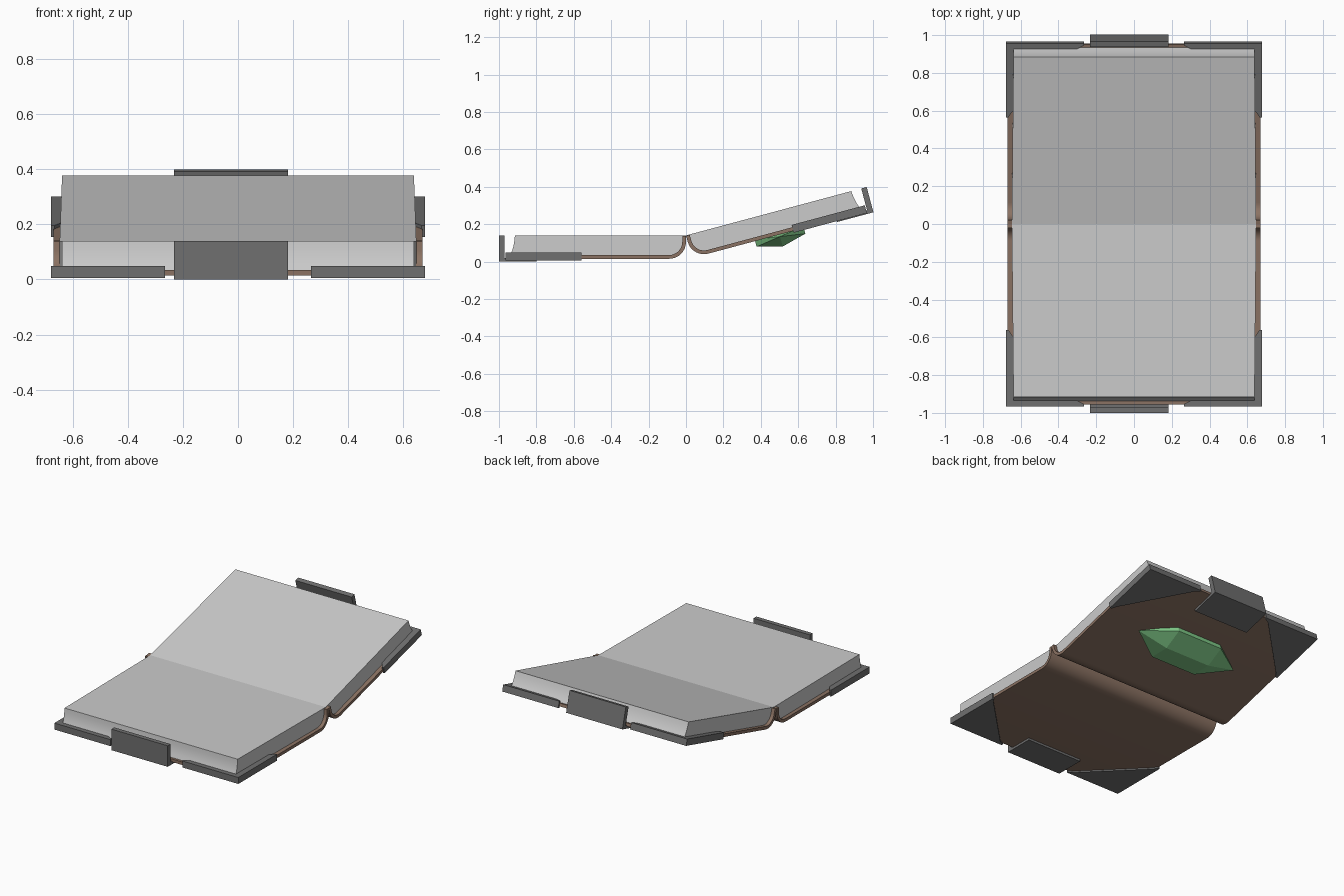
import bpy, bmesh, math
from mathutils import Matrix, Vector

if "Cube" in bpy.data.objects:
    bpy.data.objects.remove(bpy.data.objects["Cube"])

H = 0.14  # hinge height


def material(name, rgb):
    m = bpy.data.materials.new(name)
    m.diffuse_color = (*rgb, 1)
    m.use_nodes = True
    m.node_tree.nodes["Principled BSDF"].inputs["Base Color"].default_value = m.diffuse_color
    return m


BROWN = material("leather", (0.26, 0.17, 0.125))
METAL = material("dark_metal", (0.16, 0.16, 0.16))
GREEN = material("green_crystal", (0.22, 0.6, 0.25))

# Back half: tilted up 15 degrees about the hinge, mirrored front half
TILT = (Matrix.Translation((0, 0, H)) @ Matrix.Rotation(math.radians(15), 4, 'X')
        @ Matrix.Translation((0, 0, -H)))
HALVES = {"front": Matrix.Identity(4), "back": TILT @ Matrix.Diagonal((1, -1, 1, 1))}


def finish(name, bm, matrix, mat=None, smooth=False):
    bm.transform(matrix)
    bmesh.ops.recalc_face_normals(bm, faces=bm.faces)
    me = bpy.data.meshes.new(name)
    bm.to_mesh(me)
    bm.free()
    ob = bpy.data.objects.new(name, me)
    bpy.context.collection.objects.link(ob)
    if mat:
        me.materials.append(mat)
    if smooth:
        bpy.ops.object.select_all(action='DESELECT')
        ob.select_set(True)
        bpy.context.view_layer.objects.active = ob
        bpy.ops.object.shade_smooth_by_angle(angle=math.radians(35))
    return ob


def prism(points, offset):
    """Closed outline of 3D points, extruded by offset."""
    bm = bmesh.new()
    face = bm.faces.new([bm.verts.new(p) for p in points])
    ext = bmesh.ops.extrude_face_region(bm, geom=[face])
    verts = [v for v in ext["geom"] if isinstance(v, bmesh.types.BMVert)]
    bmesh.ops.translate(bm, verts=verts, vec=Vector(offset))
    return bm


def side_profile(pts, x0, x1):
    return prism([(x0, y, z) for y, z in pts], (x1 - x0, 0, 0))


def arc(r, n=8):
    """Quarter curve from the flat cover up to the spine."""
    return [(-0.09 + r * math.sin(a), 0.105 - r * math.cos(a))
            for a in (i * math.pi / 2 / n for i in range(n + 1))]


for half, M in HALVES.items():
    # Leather cover curling up into the hinge
    outer, inner = arc(0.09), arc(0.07)
    cover = ([(-0.955, 0.015)] + outer + [(0, 0.137), (-0.02, 0.137)]
             + inner[::-1] + [(-0.955, 0.035)])
    finish(half + "_cover", side_profile(cover, -0.67, 0.67), M, BROWN, True)

    # Page block with hollowed fore edge
    pages = ([(-0.915, H), (-0.917, 0.115), (-0.922, 0.085), (-0.929, 0.06), (-0.938, 0.035)]
             + inner + [(-0.02, 0.137), (0, 0.137), (0, H)])
    bm = side_profile(pages, -0.647, 0.647)
    for v in bm.verts:
        v.co.x *= 1 + 0.015 * v.co.y  # slight taper to the fore edge
    finish(half + "_pages", bm, M, None, True)

    # Metal corner caps
    for side, s in (("left", -1), ("right", 1)):
        cap = [(0.678, -0.965), (0.265, -0.965), (0.265, -0.953), (0.3, -0.935),
               (0.645, -0.59), (0.665, -0.56), (0.678, -0.56)]
        finish(f"{half}_{side}_corner",
               prism([(s * x, y, 0.005) for x, y in cap], (0, 0, 0.043)), M, METAL)

    # L-shaped clasp, slightly off centre
    clasp = [(-1, 0), (-0.8, 0), (-0.8, 0.02), (-0.97, 0.02), (-0.97, H), (-1, H)]
    finish(half + "_clasp", side_profile(clasp, -0.233, 0.182), M, METAL)

# Elongated six-sided crystal set in the back cover
bm = bmesh.new()
section = [(0, -0.055), (0.135, -0.02), (0.135, 0.02), (0, 0.055), (-0.135, 0.02), (-0.135, -0.02)]
rings = [[bm.verts.new((x, 0.484 + y, 0.004 + z)) for y, z in section] for x in (-0.17, 0.17)]
tips = [bm.verts.new((x, 0.484, 0.004)) for x in (-0.385, 0.385)]
for i in range(6):
    j = (i + 1) % 6
    bm.faces.new((rings[0][i], rings[0][j], rings[1][j], rings[1][i]))
    for ring, tip in zip(rings, tips):
        bm.faces.new((ring[i], ring[j], tip))
finish("crystal", bm, TILT, GREEN)
